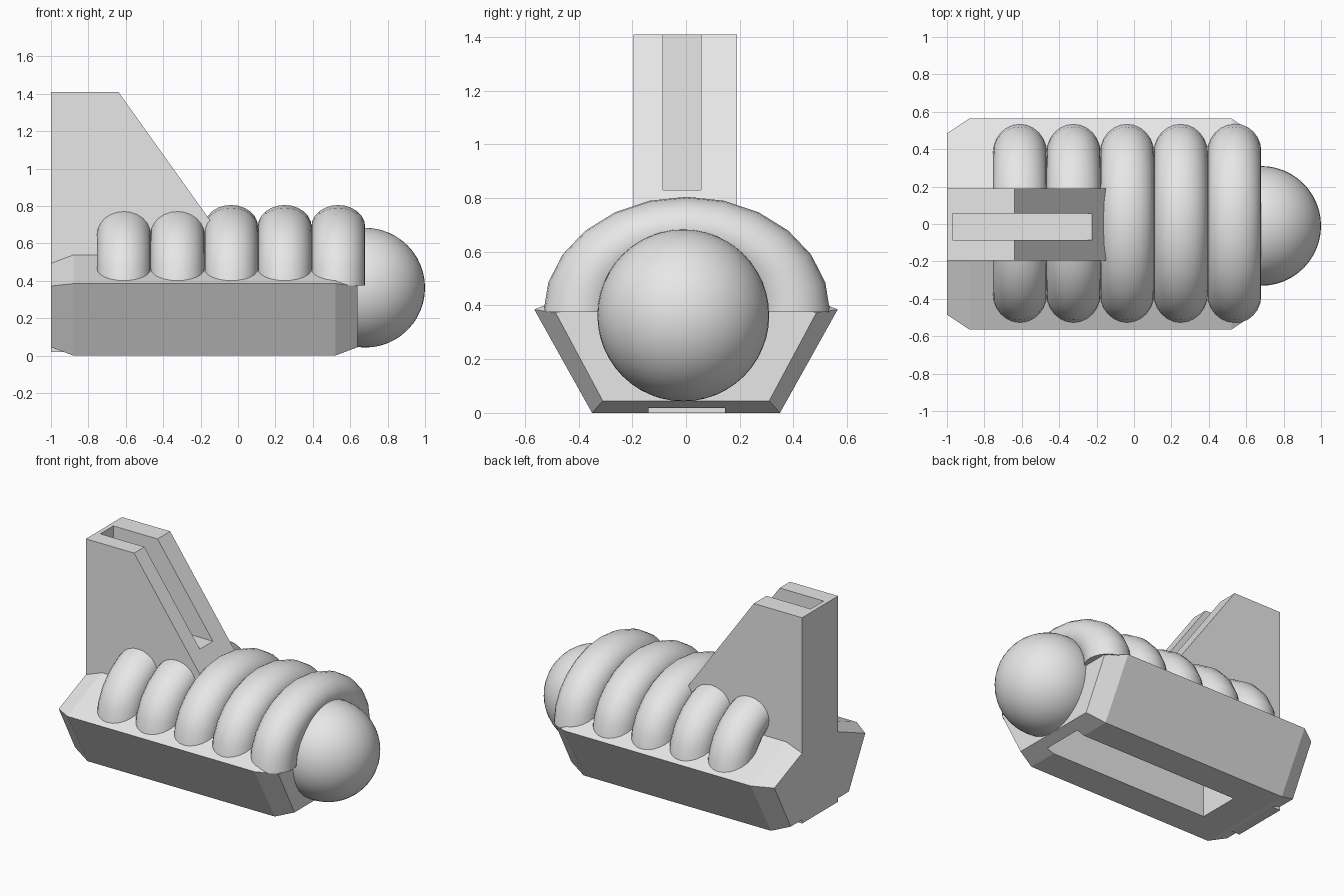
import bpy, bmesh, math
from mathutils import Matrix, Vector

cube = bpy.data.objects.get("Cube")
if cube:
    bpy.data.objects.remove(cube, do_unlink=True)

grey = bpy.data.materials.new("plain_grey")
grey.use_nodes = True
grey.diffuse_color = (0.8, 0.8, 0.8, 1)
grey.node_tree.nodes["Principled BSDF"].inputs["Base Color"].default_value = (0.8, 0.8, 0.8, 1)


def finish(bm, name, smooth=False):
    bmesh.ops.recalc_face_normals(bm, faces=bm.faces)
    mesh = bpy.data.meshes.new(name)
    bm.to_mesh(mesh)
    bm.free()
    mesh.materials.append(grey)
    obj = bpy.data.objects.new(name, mesh)
    bpy.context.collection.objects.link(obj)
    if smooth:
        bpy.ops.object.select_all(action='DESELECT')
        obj.select_set(True)
        bpy.context.view_layer.objects.active = obj
        bpy.ops.object.shade_smooth_by_angle(angle=math.radians(40))
    return obj


def box(name, low, high):
    low, high = Vector(low), Vector(high)
    bm = bmesh.new()
    bmesh.ops.create_cube(bm, size=1)
    bmesh.ops.scale(bm, vec=high - low, verts=bm.verts)
    bmesh.ops.translate(bm, vec=(low + high) / 2, verts=bm.verts)
    return finish(bm, name)


def cut(obj, cutter):
    mod = obj.modifiers.new("cut", 'BOOLEAN')
    mod.operation = 'DIFFERENCE'
    mod.solver = 'EXACT'
    mod.object = cutter
    cutter.hide_render = True
    cutter.hide_viewport = True


# Hull: six-sided section lofted along x, with chamfered ends
full = [(0.35, 0), (0.565, 0.385), (0.19, 0.54)]
small = [(0.31, 0.045), (0.485, 0.372), (0.19, 0.495)]
bm = bmesh.new()
rings = []
for x, half in ((-1, small), (-0.88, full), (0.52, full), (0.64, small)):
    section = half + [(-y, z) for y, z in reversed(half)]
    rings.append([bm.verts.new((x, y, z)) for y, z in section])
for a, b in zip(rings, rings[1:]):
    for i in range(len(a)):
        j = (i + 1) % len(a)
        bm.faces.new((a[i], a[j], b[j], b[i]))
bm.faces.new(rings[0])
bm.faces.new(rings[-1])
hull = finish(bm, "hull")

# Nose ball set into the front end of the hull
bm = bmesh.new()
bmesh.ops.create_uvsphere(bm, u_segments=48, v_segments=24, radius=0.32,
                          matrix=Matrix.Translation((0.68, -0.01, 0.363)))
ball = finish(bm, "nose_ball", smooth=True)

# Long recess in the underside
recess = box("recess_cutter", (-0.67, -0.14, -0.1), (0.57, 0.145, 0.35))
cut(hull, recess)
cut(ball, recess)

# Five arched ribs: circle swept half a turn, then flattened in height
for n in range(5):
    bm = bmesh.new()
    ring = bmesh.ops.create_circle(bm, segments=24, radius=0.144, cap_ends=True,
                                   matrix=Matrix.Translation((0, 0.39, 0)))
    start = list(bm.faces)
    bmesh.ops.spin(bm, geom=start + list(bm.edges) + list(bm.verts), cent=(0, 0, 0),
                   axis=(1, 0, 0), angle=math.pi, steps=12, use_duplicate=False)
    # Close the starting end if the sweep consumed its cap
    open_edges = [e for e in bm.edges if e.is_boundary]
    if open_edges:
        bmesh.ops.holes_fill(bm, edges=open_edges, sides=0)
    bmesh.ops.scale(bm, vec=(1, 1, 0.805), verts=bm.verts)
    bmesh.ops.translate(bm, vec=(-0.61 + 0.2865 * n, 0.003, 0.375), verts=bm.verts)
    finish(bm, "rib_%d" % (n + 1), smooth=True)

# Tail fin: side profile extruded across y
profile = [(-1, 0.02), (-1, 1.41), (-0.64, 1.41), (-0.14, 0.71),
           (-0.17, 0.45), (-0.7, 0.45), (-0.7, 0.02)]
bm = bmesh.new()
side = bm.faces.new([bm.verts.new((x, -0.195, z)) for x, z in profile])
extruded = bmesh.ops.extrude_face_region(bm, geom=[side], use_keep_orig=True)
bmesh.ops.translate(bm, vec=(0, 0.385, 0),
                    verts=[v for v in extruded["geom"] if isinstance(v, bmesh.types.BMVert)])
fin = finish(bm, "tail_fin")

# Slot open to the top and the sloping edge of the fin
slot = box("slot_cutter", (-0.97, -0.085, 0.83), (0, 0.055, 1.6))
cut(fin, slot)
